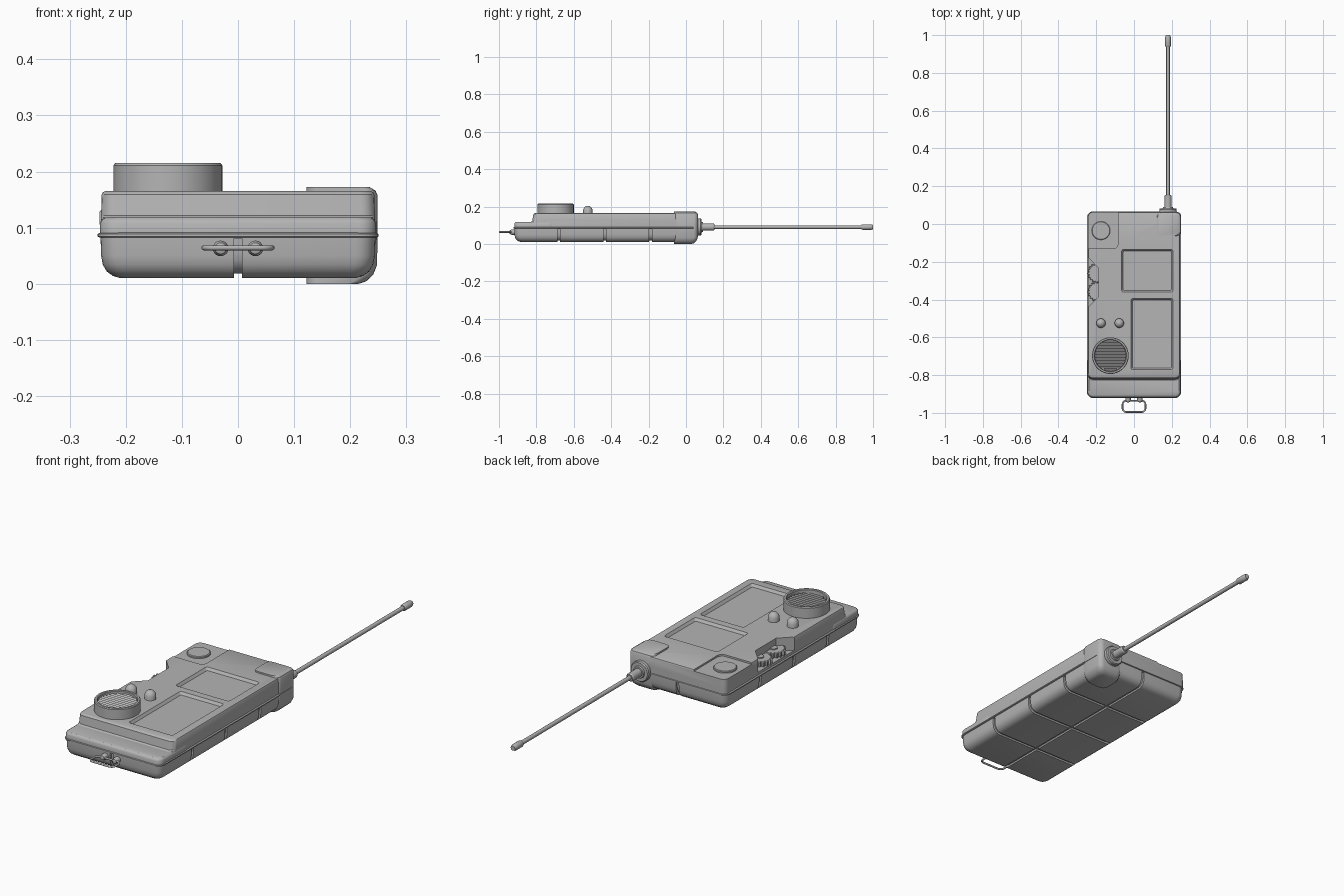
import bpy, bmesh, math
from mathutils import Vector, Matrix

if "Cube" in bpy.data.objects:
    bpy.data.objects.remove(bpy.data.objects["Cube"])

grey = bpy.data.materials.new("grey_plastic")
grey.diffuse_color = (0.46, 0.46, 0.46, 1)
grey.use_nodes = True
grey.node_tree.nodes["Principled BSDF"].inputs["Base Color"].default_value = grey.diffuse_color


def finish(name, bm, smooth=True):
    bmesh.ops.recalc_face_normals(bm, faces=bm.faces)
    me = bpy.data.meshes.new(name)
    bm.to_mesh(me)
    bm.free()
    ob = bpy.data.objects.new(name, me)
    bpy.context.collection.objects.link(ob)
    me.materials.append(grey)
    if smooth:
        shade(ob)
    return ob


def shade(ob):
    bpy.ops.object.select_all(action='DESELECT')
    ob.select_set(True)
    bpy.context.view_layer.objects.active = ob
    bpy.ops.object.shade_smooth_by_angle(angle=math.radians(32))


def loft(name, rings, smooth=True):
    """Skin a stack of equal point rings and cap both ends."""
    bm = bmesh.new()
    vs = [[bm.verts.new(p) for p in ring] for ring in rings]
    n = len(vs[0])
    for a, b in zip(vs, vs[1:]):
        for i in range(n):
            j = (i + 1) % n
            bm.faces.new((a[i], a[j], b[j], b[i]))
    bm.faces.new(vs[0])
    bm.faces.new(vs[-1])
    return finish(name, bm, smooth)


def rrect(x0, x1, y0, y1, r, z, seg=5):
    """Rounded rectangle at height z."""
    pts = []
    for k, (cx, cy) in enumerate(((x1 - r, y1 - r), (x0 + r, y1 - r), (x0 + r, y0 + r), (x1 - r, y0 + r))):
        for i in range(seg + 1):
            a = math.pi / 2 * (k + i / seg)
            pts.append((cx + r * math.cos(a), cy + r * math.sin(a), z))
    return pts


def slab(name, x0, x1, y0, y1, r, levels):
    """Rounded block from (z, inset) levels."""
    return loft(name, [rrect(x0 + d, x1 - d, y0 + d, y1 - d, max(r - d * 0.5, 0.003), z) for z, d in levels])


def lathe(name, profile, loc, axis='z', seg=32):
    """Turned part from (radius, height) points."""
    bm = bmesh.new()
    vs = [bm.verts.new((r, 0, h)) for r, h in profile]
    es = [bm.edges.new(e) for e in zip(vs, vs[1:])]
    bmesh.ops.spin(bm, geom=vs + es, axis=(0, 0, 1), cent=(0, 0, 0), steps=seg, angle=2 * math.pi)
    bmesh.ops.remove_doubles(bm, verts=bm.verts, dist=1e-5)
    turn = {'z': 0, 'y': -math.pi / 2, '-y': math.pi / 2}[axis]
    bmesh.ops.transform(bm, matrix=Matrix.Translation(loc) @ Matrix.Rotation(turn, 4, 'X'), verts=bm.verts)
    return finish(name, bm)


def cut(ob, cutters):
    for c in cutters:
        m = ob.modifiers.new("cut", 'BOOLEAN')
        m.operation, m.solver, m.object = 'DIFFERENCE', 'EXACT', c
        bpy.context.view_layer.objects.active = ob
        bpy.ops.object.modifier_apply(modifier=m.name)
        bpy.data.objects.remove(c)
    shade(ob)


# Lower case: shell cut into eight panels over a slightly smaller core
hull = [(0.01, 0.035), (0.014, 0.022), (0.022, 0.011), (0.034, 0.004), (0.05, 0.001), (0.084, 0)]
shell = slab("lower_case", -0.245, 0.245, -0.918, 0.063, 0.035, hull)
bars = [slab("bar", -0.007, 0.007, -1.2, 0.3, 0.003, [(-0.1, 0), (0.081, 0)])]
for y in (-0.68, -0.435, -0.19):
    bars.append(slab("bar", -0.4, 0.4, y - 0.007, y + 0.007, 0.003, [(-0.1, 0), (0.081, 0)]))
cut(shell, bars)
slab("lower_core", -0.237, 0.237, -0.910, 0.055, 0.03, [(z + 0.008, d) for z, d in hull[:-1]] + [(0.085, 0)])

# Seam bead around the case
slab("seam_bead", -0.25, 0.25, -0.922, 0.067, 0.035,
     [(0.082, 0.004), (0.084, 0), (0.089, 0), (0.091, 0.004)])

# Front ledge
slab("front_ledge", -0.246, 0.246, -0.918, -0.70, 0.03,
     [(0.088, 0), (0.108, 0), (0.114, 0.003), (0.118, 0.009)])

# Upper case with display recesses, corner recess and dial notch
upper = loft("upper_case", [rrect(-0.244 + d, 0.244 - d, -0.822 + f, 0.064 - d, 0.025, z) for z, d, f in
             ((0.088, 0, -0.01), (0.118, 0, -0.008), (0.122, 0, 0), (0.159, 0.001, 0.006),
              (0.163, 0.003, 0.010), (0.165, 0.007, 0.014))])
cutters = []
for x0, x1, y0, y1 in ((-0.067, 0.208, -0.362, -0.133), (-0.018, 0.208, -0.773, -0.393)):
    cutters.append(slab("recess", x0, x1, y0, y1, 0.012, [(0.153, 0.010), (0.167, 0)]))
cutters.append(slab("corner", -0.35, -0.085, -0.13, 0.15, 0.025, [(0.157, 0), (0.2, 0)]))
notch = ((-0.3, -0.115), (-0.188, -0.235), (-0.188, -0.385), (-0.3, -0.495))
cutters.append(loft("notch", [[(x, y, z) for x, y in notch] for z in (0.104, 0.22)], False))
cut(upper, cutters)

# Thumb wheels with teeth
for i, y in enumerate((-0.26, -0.358)):
    def gear(z, s=1.0):
        return [(-0.193 + s * r * math.cos(a), y + s * r * math.sin(a), z)
                for k in range(72)
                for r, a in [(0.054 if k % 4 < 2 else 0.047, 2 * math.pi * k / 72)]]
    z = 0.106 + 0.003 * i
    loft(f"thumb_wheel_{i + 1}", [gear(z), gear(z + 0.019), gear(z + 0.022, 0.94)])
    lathe(f"wheel_hub_{i + 1}", [(0, z), (0.018, z), (0.018, z + 0.027), (0, z + 0.027)], (-0.193, y, 0), seg=20)

# Round push button in the corner
lathe("push_button", [(0, 0.15), (0.049, 0.15), (0.049, 0.163), (0.046, 0.166), (0, 0.166)], (-0.175, -0.035, 0))

# Two small knobs
for i, x in enumerate((-0.175, -0.078)):
    lathe(f"small_knob_{i + 1}", [(0, 0.16), (0.025, 0.16), (0.025, 0.183), (0.020, 0.194),
                                  (0.011, 0.202), (0, 0.204)], (x, -0.525, 0), seg=16)

# Speaker housing and sloped louvres
sx, sy = -0.125, -0.697
lathe("speaker_housing", [(0, 0.16), (0.097, 0.16), (0.097, 0.211), (0.094, 0.215), (0.086, 0.215),
                          (0.083, 0.212), (0.083, 0.19), (0, 0.19)], (sx, sy, 0), seg=36)
bm = bmesh.new()
count, R = 11, 0.084
step = 2 * R / count
for i in range(count):
    ya, yb = -R + i * step, -R + (i + 1) * step
    w = math.sqrt(max(R * R - ((ya + yb) / 2) ** 2, 0))
    ends = [[bm.verts.new((sx + s * w, sy + y, z)) for y, z in ((ya, 0.188), (yb, 0.188), (yb, 0.204), (ya, 0.194))]
            for s in (-1, 1)]
    for k in range(4):
        j = (k + 1) % 4
        bm.faces.new((ends[0][k], ends[0][j], ends[1][j], ends[1][k]))
    bm.faces.new(ends[0])
    bm.faces.new(ends[1])
finish("speaker_louvres", bm, False)

# Corner cap that holds the antenna
loft("antenna_corner_cap", [rrect(0.122, x1, -0.063, y1, 0.022, z) for z, x1, y1 in
     ((0.0, 0.215, 0.030), (0.004, 0.228, 0.043), (0.016, 0.241, 0.056), (0.034, 0.248, 0.063),
      (0.157, 0.249, 0.064), (0.166, 0.245, 0.060), (0.172, 0.235, 0.050))])

# Antenna: collar, sleeve, rod and tip
lathe("antenna_collar", [(0, 0.05), (0.046, 0.05), (0.046, 0.078), (0.042, 0.083), (0.028, 0.083),
                         (0.026, 0.09), (0, 0.09)], (0.18, 0, 0.09), 'y', 28)
lathe("antenna_sleeve", [(0, 0.08), (0.019, 0.08), (0.019, 0.147), (0.015, 0.153), (0, 0.153)],
      (0.18, 0, 0.09), 'y', 20)
lathe("antenna_rod", [(0, 0.14), (0.0095, 0.14), (0.0095, 0.95), (0, 0.95)], (0.18, 0, 0.09), 'y', 16)
lathe("antenna_tip", [(0, 0.938), (0.012, 0.938), (0.015, 0.944), (0.015, 0.99), (0.011, 1.0), (0, 1.0)],
      (0.18, 0, 0.09), 'y', 16)

# Strap loop and its two lugs
curve = bpy.data.curves.new("strap_loop", 'CURVE')
curve.dimensions = '3D'
curve.bevel_depth, curve.bevel_resolution = 0.0045, 2
path = rrect(-0.061, 0.061, -0.9955, -0.936, 0.02, 0.064)
sp = curve.splines.new('POLY')
sp.points.add(len(path) - 1)
for p, co in zip(sp.points, path):
    p.co = (*co, 1)
sp.use_cyclic_u = True
curve.materials.append(grey)
bpy.context.collection.objects.link(bpy.data.objects.new("strap_loop", curve))
for side, x in (("left", -0.031), ("right", 0.031)):
    lathe(f"strap_lug_{side}", [(0, 0.90), (0.014, 0.90), (0.014, 0.932), (0.010, 0.942), (0, 0.946)],
          (x, 0, 0.063), '-y', 16)
